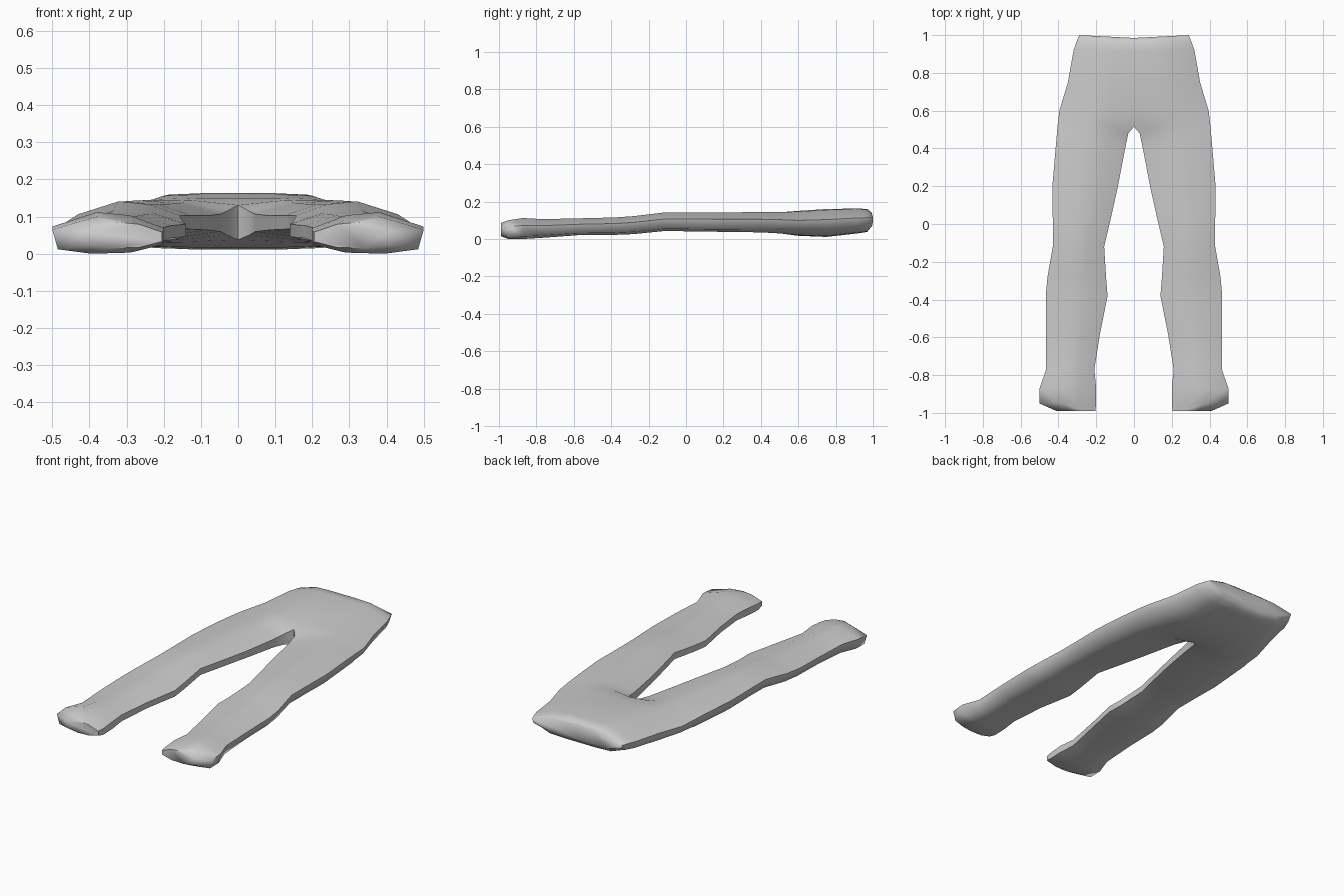
import bpy, bmesh

if "Cube" in bpy.data.objects:
    bpy.data.objects.remove(bpy.data.objects["Cube"])

# Cross-section as (fraction inner->outer, fraction bottom->top)
LEG = [(0, .62), (.3, .92), (.6, 1), (1, .65), (.95, .12), (.65, 0), (.3, .03), (0, .25)]
HIP = [(0, 1), (.3, 1), (.58, .97), (1, .62), (.97, .32), (.65, .03), (.3, 0), (0, 0)]

# Stations: y, inner x, outer x, bottom z, top z, blend leg->hip
STATIONS = [
    (-.99, .205, .41, .015, .085, 0),
    (-.95, .20, .50, .0, .10, 0),
    (-.87, .20, .50, .0, .112, 0),
    (-.77, .21, .465, .006, .106, 0),
    (-.58, .18, .467, .02, .11, 0),
    (-.38, .14, .467, .022, .115, 0),
    (-.28, .148, .458, .026, .122, 0),
    (-.12, .158, .43, .042, .141, 0),
    (.02, .125, .43, .041, .141, 0),
    (.20, .085, .432, .038, .142, 0),
    (.40, .047, .415, .035, .144, .1),
    (.48, .03, .408, .03, .145, .3),
    (.515, 0, .405, .027, .147, .65),
    (.60, 0, .395, .017, .150, 1),
    (.75, 0, .35, .011, .160, 1),
    (.92, 0, .32, .03, .163, 1),
    (.97, 0, .302, .038, .160, 1),
    (1.0, 0, .29, .065, .142, 1),
]

# Right half lofted through the stations
bm = bmesh.new()
rings = []
for k, (y, xi, xo, zb, zt, b) in enumerate(STATIONS):
    ring = []
    for (t0, s0), (t1, s1) in zip(LEG, HIP):
        t, s = t0 + (t1 - t0) * b, s0 + (s1 - s0) * b
        dip = .015 * (1 - t) if k == len(STATIONS) - 1 else 0
        ring.append(bm.verts.new((xi + (xo - xi) * t, y - dip, zb + (zt - zb) * s)))
    rings.append(ring)
for a, c in zip(rings, rings[1:]):
    for i in range(8):
        q = [a[i], a[(i + 1) % 8], c[(i + 1) % 8], c[i]]
        if any(v.co.x > 1e-5 for v in q):
            bm.faces.new(q)

# Hem and waist caps
bm.faces.new(rings[0])
bm.faces.new(rings[-1])

# Mirrored left half, joined on the centre line
geo = bmesh.ops.duplicate(bm, geom=bm.verts[:] + bm.edges[:] + bm.faces[:])["geom"]
for v in geo:
    if isinstance(v, bmesh.types.BMVert):
        v.co.x *= -1
bmesh.ops.remove_doubles(bm, verts=bm.verts[:], dist=1e-5)
bmesh.ops.recalc_face_normals(bm, faces=bm.faces[:])

mesh = bpy.data.meshes.new("trousers")
bm.to_mesh(mesh)
bm.free()
trousers = bpy.data.objects.new("trousers", mesh)
bpy.context.collection.objects.link(trousers)

# Smooth cloth shading
bpy.context.view_layer.objects.active = trousers
trousers.select_set(True)
bpy.ops.object.shade_smooth_by_angle(angle=1.2)
